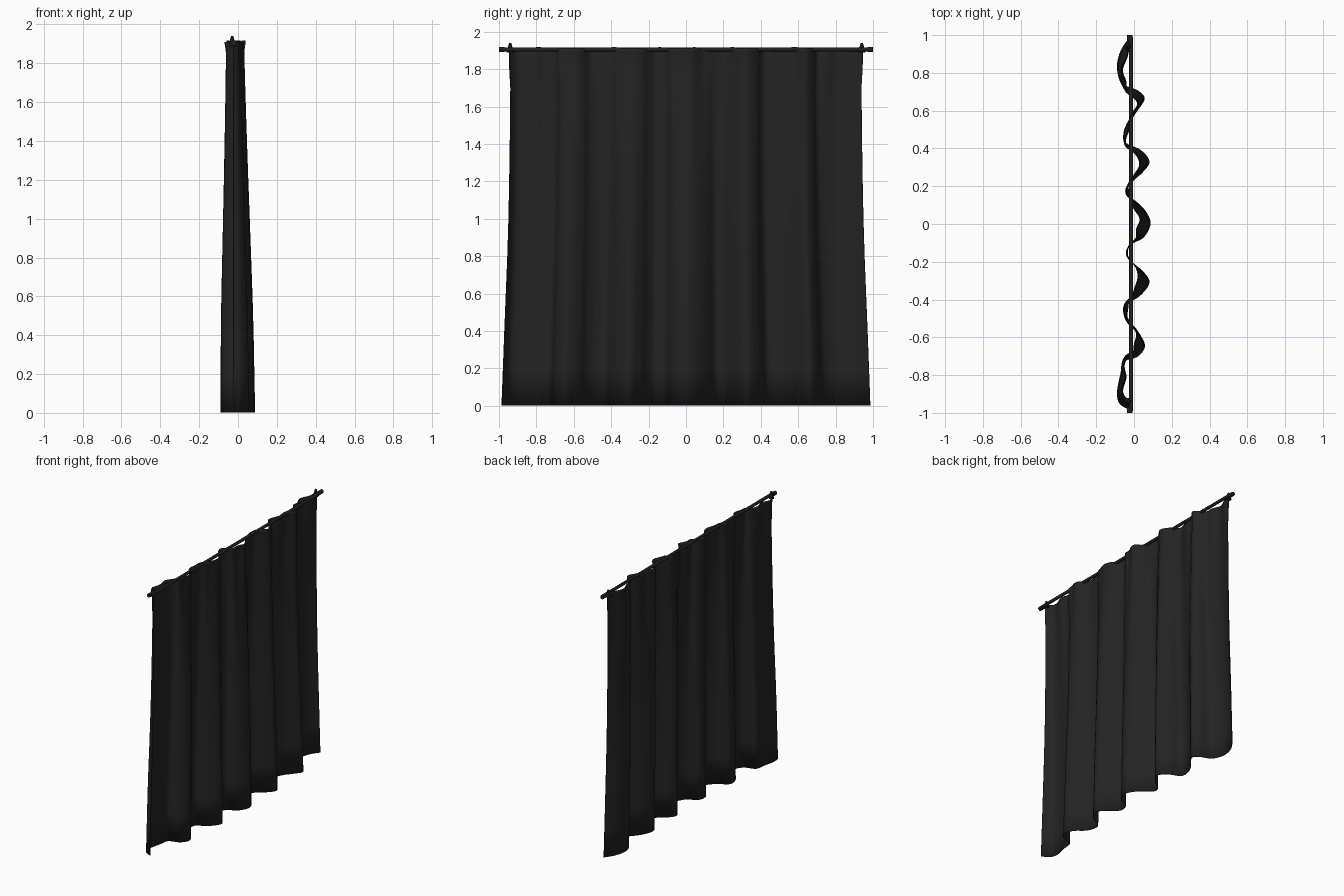
import bpy, bmesh, math
from mathutils import Vector

if "Cube" in bpy.data.objects:
    bpy.data.objects.remove(bpy.data.objects["Cube"])


def material(name, v):
    m = bpy.data.materials.new(name)
    m.diffuse_color = (v, v, v, 1)
    m.use_nodes = True
    m.node_tree.nodes["Principled BSDF"].inputs["Base Color"].default_value = m.diffuse_color
    return m


FABRIC = material("charcoal fabric", 0.017)
METAL = material("black metal", 0.015)

# hem fold profile: (y, x)
HEM = [(-.985, -.02), (-.95, -.075), (-.89, -.088), (-.80, -.07), (-.73, -.055), (-.70, .02),
       (-.645, .056), (-.58, .025), (-.54, -.02), (-.49, -.05), (-.43, -.048), (-.38, .03),
       (-.31, .08), (-.25, .045), (-.21, -.005), (-.17, -.035), (-.11, -.02), (-.07, .05),
       (0, .086), (.06, .065), (.11, .02), (.16, -.04), (.21, -.03), (.27, .04),
       (.33, .08), (.39, .035), (.43, -.045), (.49, -.052), (.56, -.02), (.61, .02),
       (.665, .055), (.705, .02), (.74, -.055), (.82, -.088), (.91, -.072), (.985, -.025)]


def catmull(pts, t):
    i = min(int(t), len(pts) - 2)
    f = t - i
    p0, p1, p2, p3 = (Vector(pts[min(max(i + k, 0), len(pts) - 1)]) for k in (-1, 0, 1, 2))
    return .5 * (2 * p1 + (p2 - p0) * f + (2 * p0 - 5 * p1 + 4 * p2 - p3) * f ** 2
                 + (3 * p1 - p0 - 3 * p2 + p3) * f ** 3)


def lerp_table(tab, z):
    for (z0, a), (z1, b) in zip(tab, tab[1:]):
        if z <= z1:
            return a + (b - a) * (z - z0) / (z1 - z0)
    return tab[-1][1]


# depth of folds and half width by height
DEPTH = [(0, 1), (.5, .93), (1, .76), (1.5, .58), (1.83, .45), (1.87, .45), (1.925, .55)]
WIDTH = [(0, .985), (.4, .97), (.9, .95), (1.3, .942), (1.7, .938), (1.82, .945), (1.92, .945)]
ROWS = [.003, .2, .4, .6, .8, 1, 1.2, 1.4, 1.55, 1.7, 1.78, 1.83, 1.86, 1.88, 1.895, 1.91]


def build_curtain():
    bm = bmesh.new()
    cols = (len(HEM) - 1) * 9
    grid = []
    for z in ROWS:
        row = []
        for c in range(cols + 1):
            y, x = catmull(HEM, c / 9)
            u = y
            y *= lerp_table(WIDTH, z) / .985
            k = z / 1.91
            x = -.014 * k + x * lerp_table(DEPTH, z)
            # fine gathers fading in towards the heading
            x += .009 * k ** 4 * math.sin(u * 41 + 1.3 * math.sin(u * 9))
            zz = z
            if z > 1.9:
                zz += .008 * max(0, math.sin(u * 23 + 2 * math.sin(u * 5))) ** 3
            row.append(bm.verts.new((x, y, zz)))
        grid.append(row)
    for a, b in zip(grid, grid[1:]):
        for i in range(cols):
            bm.faces.new((a[i], a[i + 1], b[i + 1], b[i]))
    bmesh.ops.recalc_face_normals(bm, faces=bm.faces)
    me = bpy.data.meshes.new("curtain")
    bm.to_mesh(me)
    bm.free()
    me.shade_smooth()
    me.materials.append(FABRIC)
    ob = bpy.data.objects.new("curtain", me)
    bpy.context.collection.objects.link(ob)
    s = ob.modifiers.new("cloth thickness", 'SOLIDIFY')
    s.thickness, s.offset = .004, 0


def bar(name, r, y0, y1, x=-.015, z=1.905, r2=None):
    bpy.ops.mesh.primitive_cone_add(vertices=16, radius1=r, radius2=r if r2 is None else r2,
                                    depth=y1 - y0, location=(x, (y0 + y1) / 2, z),
                                    rotation=(-math.pi / 2, 0, 0))
    ob = bpy.context.object
    ob.name = name
    ob.data.materials.append(METAL)
    bpy.ops.object.shade_smooth_by_angle()


build_curtain()

# rod with end caps
bar("rod", .011, -.99, .99)
for s in (-1, 1):
    a, b = sorted((s * .97, s * 1.0))
    bar("rod_end_cap", .014, a, b, x=-.022)

    # gathered fabric tip at each top corner
    bpy.ops.mesh.primitive_cone_add(vertices=8, radius1=.02, radius2=.006, depth=.05,
                                    location=(-.03, s * .94, 1.915))
    tip = bpy.context.object
    tip.name = "corner_gather"
    tip.data.materials.append(FABRIC)
    bpy.ops.object.shade_smooth_by_angle()
